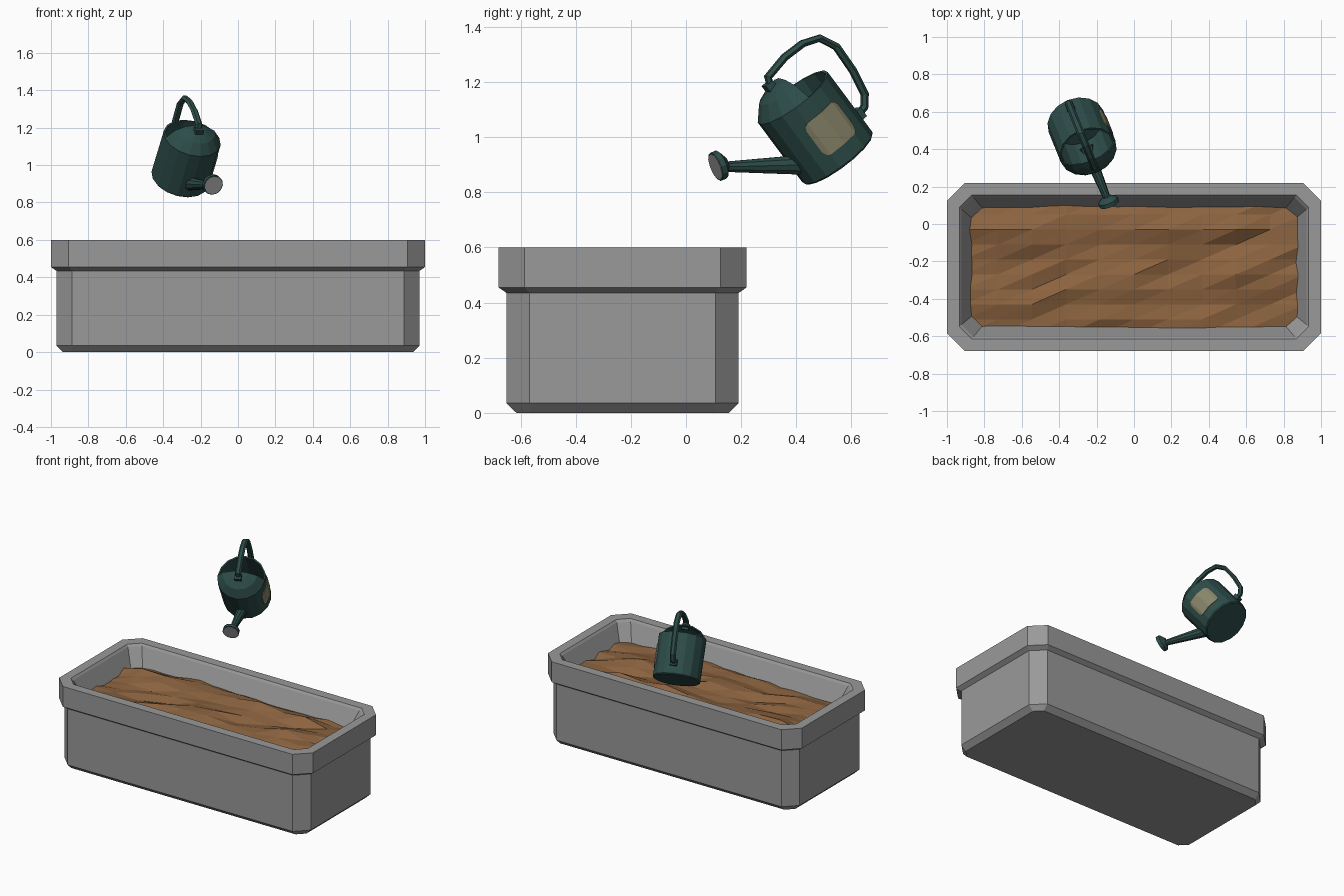
import bpy, bmesh, math, random
from mathutils import Matrix, Vector

if "Cube" in bpy.data.objects:
    bpy.data.objects.remove(bpy.data.objects["Cube"])

random.seed(4)


def material(name, rgb):
    m = bpy.data.materials.new(name)
    m.diffuse_color = (*rgb, 1)
    m.use_nodes = True
    m.node_tree.nodes["Principled BSDF"].inputs["Base Color"].default_value = m.diffuse_color
    return m


STONE = material("stone grey", (0.32, 0.32, 0.32))
SOIL = material("soil brown", (0.26, 0.125, 0.05))
GREEN = material("dark green", (0.026, 0.074, 0.067))
CREAM = material("label cream", (0.25, 0.24, 0.145))


def finish(name, bm, mat, matrix=Matrix()):
    bmesh.ops.remove_doubles(bm, verts=bm.verts, dist=1e-5)
    bmesh.ops.recalc_face_normals(bm, faces=bm.faces)
    me = bpy.data.meshes.new(name)
    bm.to_mesh(me)
    bm.free()
    me.materials.append(mat)
    ob = bpy.data.objects.new(name, me)
    bpy.context.collection.objects.link(ob)
    ob.matrix_world = matrix
    return ob


def skin(name, rings, mat, matrix=Matrix(), caps=True, closed=True):
    """Bridge a list of equal-length rings of points."""
    bm = bmesh.new()
    vs = [[bm.verts.new(p) for p in r] for r in rings]
    n = len(rings[0])
    for a, b in zip(vs, vs[1:]):
        for i in range(n if closed else n - 1):
            j = (i + 1) % n
            bm.faces.new((a[i], a[j], b[j], b[i]))
    if caps:
        bm.faces.new(vs[0])
        bm.faces.new(vs[-1])
    return finish(name, bm, mat, matrix)


def lathe(name, profile, mat, sides, matrix, span=math.tau, caps=True):
    """Turn (radius, height) points; a partial span sweeps round the -y side."""
    full = span == math.tau
    count = sides if full else sides + 1
    angles = [-span * i / sides for i in range(count)]
    rings = [[(r * math.cos(a), r * math.sin(a), z) for a in angles] for r, z in profile]
    return skin(name, rings, mat, matrix, caps, full)


# ---- Planter trough: octagonal rings (inset, corner cut, height) ----
def octagon(inset, cut, z):
    hx, hy = 1 - inset, 0.45 - inset
    pts = []
    for sx, sy in ((1, 1), (-1, 1), (-1, -1), (1, -1)):
        pair = [(sx * hx, sy * (hy - cut)), (sx * (hx - cut), sy * hy)]
        pts += pair if sx * sy > 0 else pair[::-1]
    return [(x, y - 0.23, z) for x, y in pts]


skin("planter_trough", [octagon(*p) for p in (
    (0.065, 0.05, 0), (0.029, 0.084, 0.035), (0.029, 0.084, 0.435), (0, 0.095, 0.455),
    (0, 0.095, 0.6), (0.066, 0.066, 0.6), (0.078, 0.064, 0.585), (0.13, 0.055, 0.47),
    (0.16, 0.05, 0.4))], STONE)

# ---- Lumpy soil: triangulated grid with a few mounds ----
NX, NY = 10, 9
mounds = [(-0.66, -0.06), (-0.3, 0.0), (0.15, -0.06), (-0.1, -0.28), (0.58, -0.27), (0.45, 0.0)]
bm = bmesh.new()
grid = []
for j in range(NY + 1):
    row = []
    for i in range(NX + 1):
        x, y = -0.91 + 1.82 * i / NX, -0.59 + 0.72 * j / NY
        edge = i in (0, NX) or j in (0, NY)
        z = 0.468 + random.uniform(-0.018, 0.018)
        if not edge:
            z += 0.01 + 0.055 * max(math.exp(-((x - a) / 0.14) ** 2 - ((y - b) / 0.09) ** 2)
                                    for a, b in mounds)
        row.append(bm.verts.new((x, y, z)))
    grid.append(row)
for j in range(NY):
    for i in range(NX):
        a, b, c, d = grid[j][i], grid[j][i + 1], grid[j + 1][i + 1], grid[j + 1][i]
        bm.faces.new((a, b, c))
        bm.faces.new((a, c, d))
finish("soil", bm, SOIL)

# ---- Watering can, built upright facing -y, then tipped and turned ----
POSE = (Matrix.Translation((-0.312, 0.553, 0.922))
        @ Matrix.Rotation(math.radians(22), 4, 'Z')
        @ Matrix.Rotation(math.radians(38.8), 4, 'X'))
R, H, SIDES = 0.157, 0.285, 16

lathe("can_body", [(0.151, 0), (R, 0.007), (R, H), (0.147, H), (0.145, 0.02)],
      GREEN, SIDES, POSE)

# Half dome over the front of the opening
hood = lathe("can_hood", [(R, H), (0.113, 0.338), (0.055, 0.366), (0.0, 0.375)],
             GREEN, SIDES // 2, POSE, span=math.pi, caps=False)
thick = hood.modifiers.new("thickness", 'SOLIDIFY')
thick.thickness = 0.008
thick.offset = -1


def aim(forward, up, angle):
    """Local frame in the can's middle plane, z axis pointing along the angle."""
    d = Vector((0, -math.cos(angle), math.sin(angle)))
    return (POSE @ Matrix.Translation((0, -forward, up))
            @ d.to_track_quat('Z', 'Y').to_matrix().to_4x4())


# Spout and rose
lathe("spout", [(0.037, 0), (0.019, 0.30)], GREEN, 10, aim(0.1315, 0.077, math.radians(37.4)))
rose = aim(0.393, 0.278, math.radians(18))
lathe("rose", [(0.022, -0.045), (0.05, -0.026), (0.055, -0.022), (0.055, 0)], GREEN, 12, rose)
lathe("rose_face", [(0.05, -0.002), (0.05, 0.002)], STONE, 12, rose)

# Handle: flattened section swept along (forward, up) points
path = [Vector(p) for p in (
    (0.05, 0.35), (0.03, 0.403), (-0.066, 0.4185), (-0.152, 0.413), (-0.216, 0.387),
    (-0.248, 0.3215), (-0.244, 0.214), (-0.226, 0.117), (-0.195, 0.082), (-0.148, 0.075))]
rings = []
for k, p in enumerate(path):
    t = (path[min(k + 1, len(path) - 1)] - path[max(k - 1, 0)]).normalized()
    n = Vector((-t.y, t.x))
    ring = []
    for s in range(6):
        a = math.tau * s / 6
        q = p + n * 0.0145 * math.sin(a)
        ring.append((0.02 * math.cos(a), -q.x, q.y))
    rings.append(ring)
skin("handle", rings, GREEN, POSE)

# Blocks where the handle meets the can
for name, f, u in (("front_handle_mount", 0.046, 0.368), ("back_handle_mount", -0.16, 0.076)):
    bm = bmesh.new()
    bmesh.ops.create_cube(bm, size=1)
    bmesh.ops.scale(bm, vec=(0.044, 0.034, 0.04), verts=bm.verts)
    finish(name, bm, GREEN, POSE @ Matrix.Translation((0, -f, u)))

# Label plate following the facets on the right side
step = math.tau / SIDES
apothem = R * math.cos(step / 2)
columns = []
for deg, half in ((-30, 0.048), (-27, 0.066), (-22.5, 0.073), (0, 0.073),
                  (22.5, 0.073), (27, 0.066), (30, 0.048)):
    a = math.radians(deg)
    r = apothem / math.cos(a % step - step / 2)
    ring = []
    for rr, z in ((r - 0.003, -half), (r + 0.004, -half), (r + 0.004, half), (r - 0.003, half)):
        ring.append((rr * math.cos(a), rr * math.sin(a), 0.141 + z))
    columns.append(ring)
skin("label", columns, CREAM, POSE)
